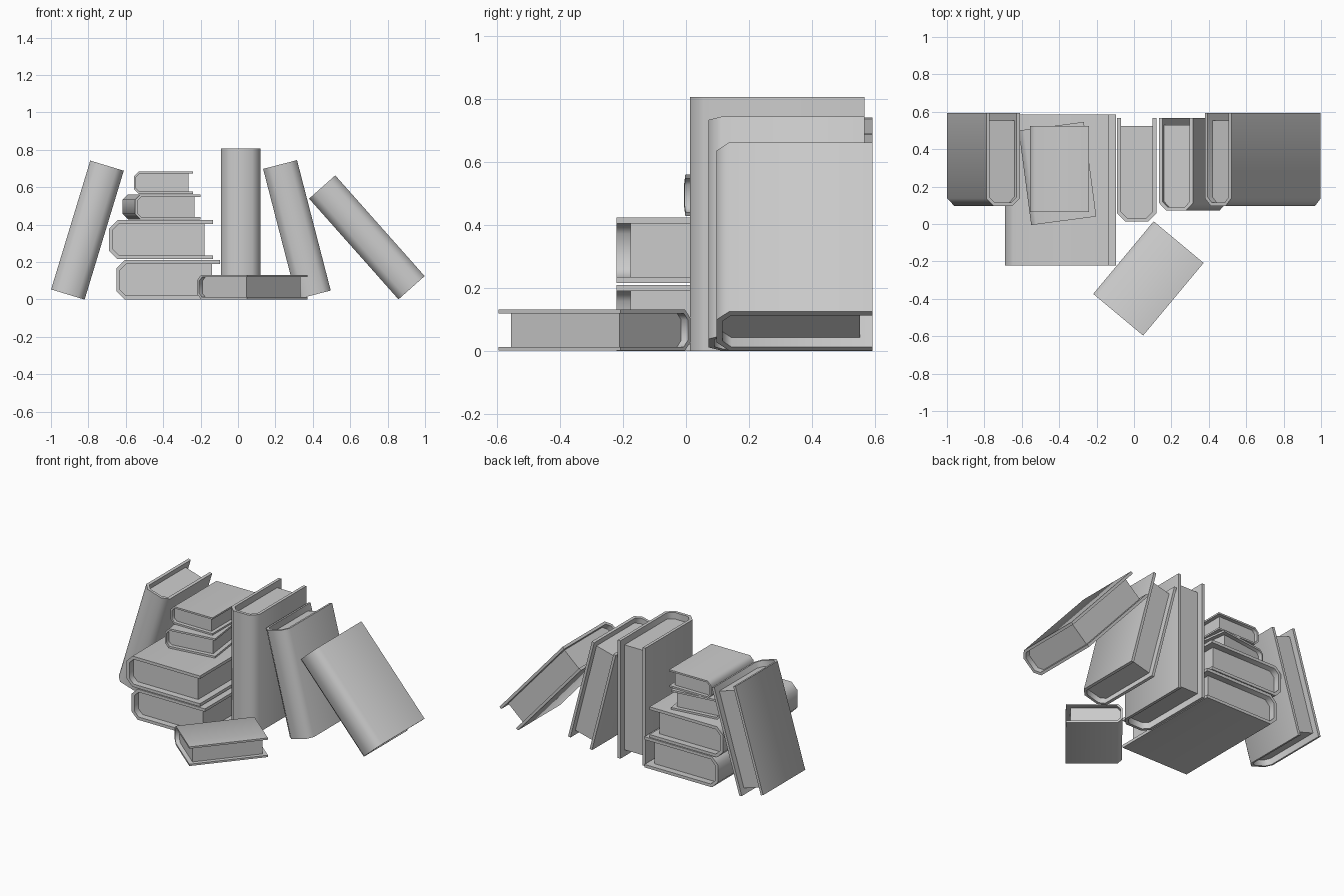
import bpy
import bmesh
from math import radians
from mathutils import Matrix, Vector

cube = bpy.data.objects.get("Cube")
if cube:
    bpy.data.objects.remove(cube, do_unlink=True)

grey = bpy.data.materials.new("plain grey")
grey.use_nodes = True
colour = (0.6, 0.6, 0.6, 1)
grey.diffuse_color = colour
grey.node_tree.nodes["Principled BSDF"].inputs["Base Color"].default_value = colour

# Book proportions for a height of 1: x is thickness, y is depth, spine at -y
THICK, DEPTH = 0.26, 0.688
BOARD, CHAMFER, INSET = 0.025, 0.055, 0.055


def spine_profile(offset, fore_edge):
    """Open U outline with chamfered spine corners, moved inwards by offset."""
    side = THICK / 2 - offset
    back = -DEPTH / 2 + offset
    cut = CHAMFER - offset * 0.586
    half = [(-side, fore_edge), (-side, back + cut), (-side + cut, back)]
    return half + [(-x, y) for x, y in reversed(half)]


def finish(name, bm, matrix):
    bmesh.ops.recalc_face_normals(bm, faces=bm.faces)
    mesh = bpy.data.meshes.new(name)
    bm.to_mesh(mesh)
    bm.free()
    mesh.materials.append(grey)
    mesh.shade_smooth()
    mesh.set_sharp_from_angle(angle=radians(50))
    obj = bpy.data.objects.new(name, mesh)
    obj.matrix_world = matrix
    bpy.context.collection.objects.link(obj)


def extrude_up(bm, faces, height):
    result = bmesh.ops.extrude_face_region(bm, geom=faces, use_keep_orig=True)
    verts = [v for v in result["geom"] if isinstance(v, bmesh.types.BMVert)]
    bmesh.ops.translate(bm, verts=verts, vec=(0, 0, height))


def book(name, scale, centre, rotation):
    matrix = Matrix.Translation(centre) @ rotation @ Matrix.Scale(scale, 4)

    # Cover: a bent board wrapped round the spine
    bm = bmesh.new()
    rings = [[bm.verts.new((x, y, -0.5)) for x, y in spine_profile(o, DEPTH / 2)]
             for o in (0, BOARD)]
    outer, inner = rings
    faces = [bm.faces.new((outer[i], outer[i + 1], inner[i + 1], inner[i]))
             for i in range(len(outer) - 1)]
    extrude_up(bm, faces, 1)
    finish(name + "_cover", bm, matrix)

    # Pages: a block set back from the three open edges
    bm = bmesh.new()
    low = INSET - 0.5
    outline = spine_profile(BOARD, DEPTH / 2 - INSET)
    face = bm.faces.new([bm.verts.new((x, y, low)) for x, y in outline])
    extrude_up(bm, [face], -2 * low)
    finish(name + "_pages", bm, matrix)


def lean(degrees):
    return Matrix.Rotation(radians(degrees), 4, 'Y')


def flat(degrees):
    """Lay the book down with its spine towards -x, then turn it."""
    lay = Matrix(((0, 1, 0), (0, 0, 1), (1, 0, 0))).to_4x4()
    return Matrix.Rotation(radians(degrees), 4, 'Z') @ lay


# Standing and leaning books
book("upright_book", 0.807, Vector((0.015, 0.29, 0.4035)), lean(0))
book("right_leaning_book", 0.72, Vector((-0.805, 0.345, 0.371)), lean(16.9))
book("left_leaning_book", 0.72, Vector((0.315, 0.32, 0.373)), lean(-14.5))
book("left_slanted_book", 0.72, Vector((0.689, 0.345, 0.332)), lean(-41.6))

# Stack of lying books
book("stack_bottom_book", 0.807, Vector((-0.373, 0.182, 0.105)), flat(0))
book("stack_second_book", 0.807, Vector((-0.411, 0.182, 0.32)), flat(0))
book("stack_third_book", 0.51, Vector((-0.409, 0.27, 0.495)), flat(7.5))
book("stack_top_book", 0.46, Vector((-0.398, 0.295, 0.625)), flat(0))

# Single book lying in front
book("front_lying_book", 0.505, Vector((0.077, -0.291, 0.066)), flat(-39.8))
